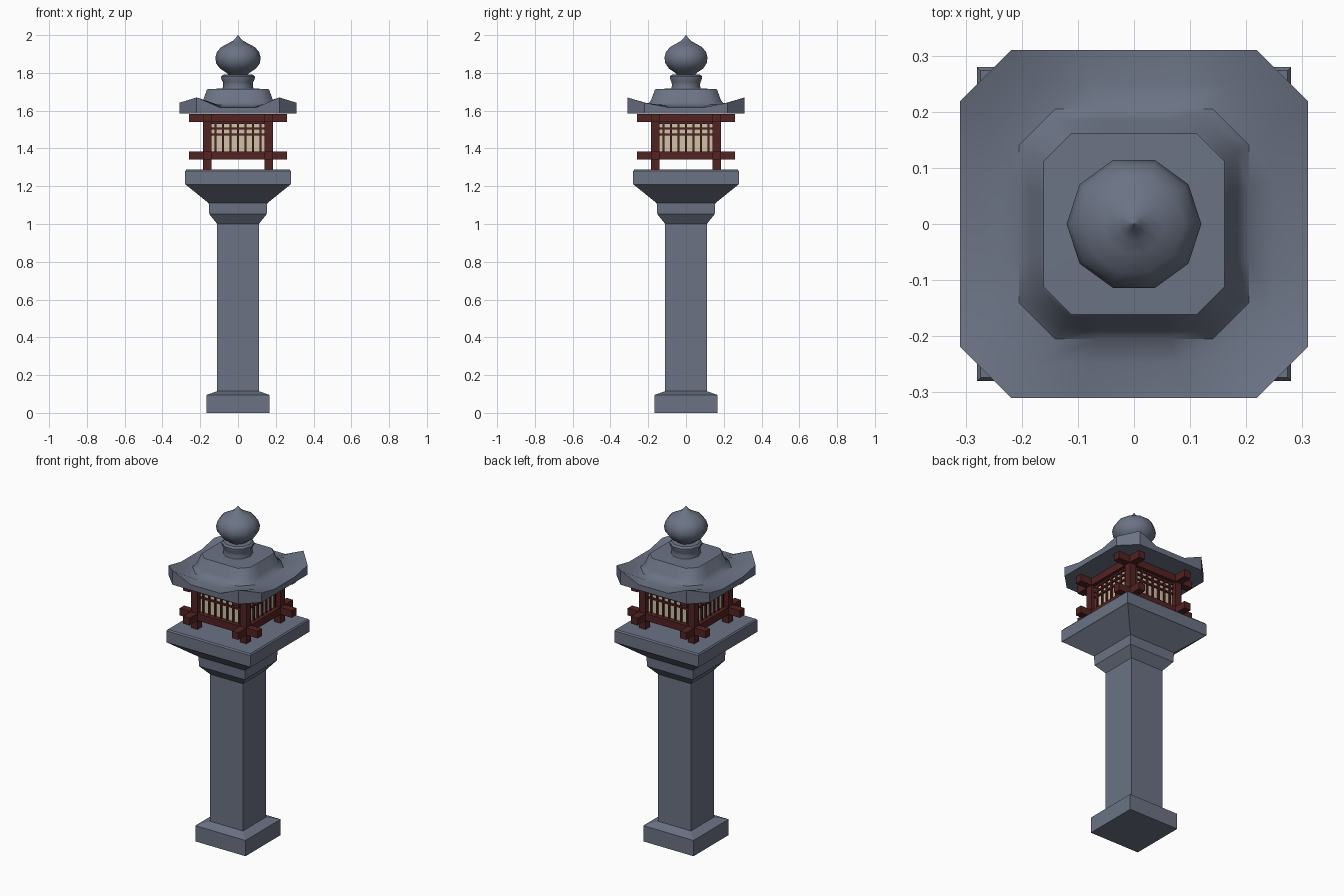
import bpy, bmesh, math

if "Cube" in bpy.data.objects:
    bpy.data.objects.remove(bpy.data.objects["Cube"])


def material(name, color):
    m = bpy.data.materials.new(name)
    m.diffuse_color = (*color, 1)
    m.use_nodes = True
    m.node_tree.nodes["Principled BSDF"].inputs["Base Color"].default_value = m.diffuse_color
    return m


STONE = material("slate stone", (0.147, 0.171, 0.231))
WOOD = material("dark red wood", (0.085, 0.016, 0.016))
PAPER = material("cream paper", (0.64, 0.54, 0.39))


def finish(name, bm, mat, smooth=None):
    bmesh.ops.recalc_face_normals(bm, faces=bm.faces)
    me = bpy.data.meshes.new(name)
    bm.to_mesh(me)
    bm.free()
    me.materials.append(mat)
    ob = bpy.data.objects.new(name, me)
    bpy.context.collection.objects.link(ob)
    if smooth:
        bpy.ops.object.select_all(action='DESELECT')
        ob.select_set(True)
        bpy.context.view_layer.objects.active = ob
        bpy.ops.object.shade_smooth_by_angle(angle=math.radians(smooth))
    return ob


def loft(name, rings, mat, smooth=None):
    """Skin a stack of point rings and cap both ends."""
    bm = bmesh.new()
    vs = [[bm.verts.new(p) for p in r] for r in rings]
    n = len(vs[0])
    for a, b in zip(vs, vs[1:]):
        for i in range(n):
            j = (i + 1) % n
            bm.faces.new((a[i], a[j], b[j], b[i]))
    bm.faces.new(vs[0][::-1])
    bm.faces.new(vs[-1])
    return finish(name, bm, mat, smooth)


def square(h, z):
    return [(-h, -h, z), (h, -h, z), (h, h, z), (-h, h, z)]


def circle(r, z, n=10):
    return [(r * math.cos(math.tau * i / n), r * math.sin(math.tau * i / n), z)
            for i in range(n)]


def boxes(name, items, mat):
    """Boxes as (centre, full size), repeated on all four sides."""
    bm = bmesh.new()
    for k in range(4):
        c, s = round(math.cos(k * math.pi / 2)), round(math.sin(k * math.pi / 2))
        for (x, y, z), (sx, sy, sz) in items:
            res = bmesh.ops.create_cube(bm, size=1)
            for v in res["verts"]:
                px, py = x + v.co.x * sx, y + v.co.y * sy
                v.co = (c * px - s * py, s * px + c * py, z + v.co.z * sz)
    return finish(name, bm, mat)


# Square stone stand: foot, pillar and tray
loft("foot", [square(0.167, 0), square(0.167, 0.095), square(0.11, 0.115)], STONE)
loft("pillar", [square(0.11, 0.1), square(0.11, 1.0)], STONE)
loft("tray", [square(h, z) for h, z in (
    (0.11, 1.0), (0.152, 1.052), (0.155, 1.11), (0.275, 1.207),
    (0.28, 1.21), (0.28, 1.28), (0.274, 1.288))], STONE)

# Wooden lamp frame
P = 0.1625
boxes("corner_posts", [((P, -P, 1.435), (0.043, 0.043, 0.296))], WOOD)
boxes("crossing_beams", [((0, -P, 1.363), (0.52, 0.043, 0.043)),
                         ((0, -P, 1.562), (0.52, 0.043, 0.043))], WOOD)
bars = [(((i - 3) * 0.04, -0.158, 1.462), (0.01, 0.014, 0.16)) for i in range(7)]
bars += [((0, -0.158, z), (0.284, 0.014, 0.01)) for z in (1.473, 1.505, 1.535)]
boxes("lattice", bars, WOOD)
boxes("paper_panels", [((0, -0.151, 1.462), (0.29, 0.008, 0.16))], PAPER)


# Roof: chamfered square rings with lifted corners
def roof_ring(a, c, z, lift_front=0.0, lift_side=0.0):
    pts = []
    for k in range(4):
        co, si = round(math.cos(k * math.pi / 2)), round(math.sin(k * math.pi / 2))
        lift = lift_side if k % 2 else lift_front
        for t in (-1, -0.45, 0.45, 1):
            x, y = t * c, -a
            pts.append((co * x - si * y, si * x + co * y,
                        z + (lift if abs(t) == 1 else 0)))
    return pts


loft("roof", [
    roof_ring(0.31, 0.219, 1.585),
    roof_ring(0.31, 0.219, 1.618, 0.052, 0.024),
    roof_ring(0.25, 0.175, 1.622, 0.014, 0.008),
    roof_ring(0.205, 0.14, 1.632),
    roof_ring(0.185, 0.127, 1.655),
    roof_ring(0.165, 0.115, 1.71),
    roof_ring(0.161, 0.112, 1.715),
    roof_ring(0.07, 0.04, 1.717)], STONE, 40)

# Onion finial, ten sided
loft("finial_neck", [circle(r, z) for r, z in (
    (0.083, 1.71), (0.078, 1.735), (0.08, 1.75), (0.09, 1.772),
    (0.09, 1.78), (0.08, 1.79), (0.04, 1.792))], STONE, 40)
loft("finial_ball", [circle(r, z) for r, z in (
    (0.045, 1.785), (0.06, 1.8), (0.095, 1.823), (0.115, 1.85),
    (0.12, 1.88), (0.112, 1.91), (0.09, 1.936), (0.055, 1.955),
    (0.03, 1.968), (0.014, 1.983), (0.001, 2.0))], STONE, 45)
